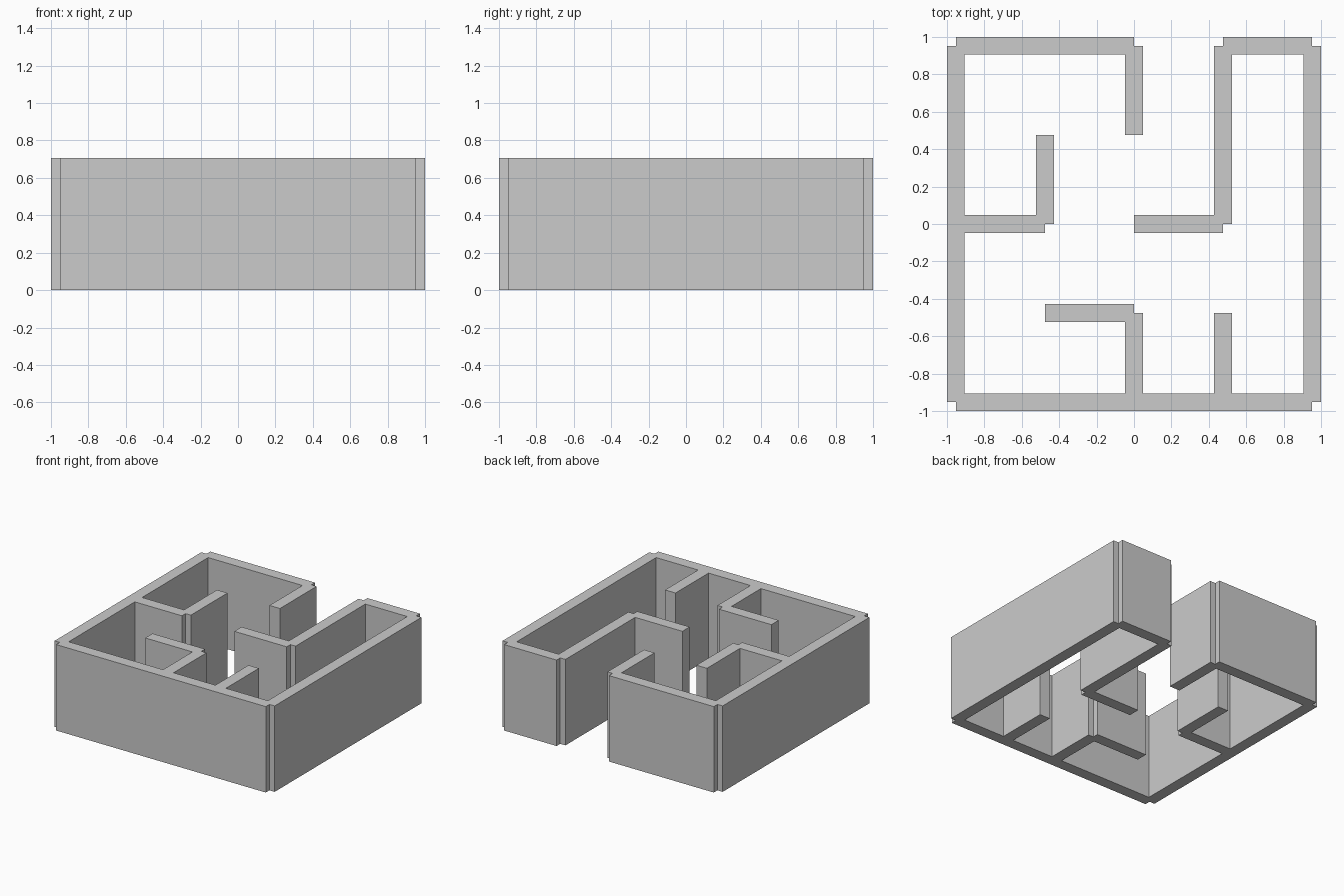
import bpy, bmesh, math

if "Cube" in bpy.data.objects:
    bpy.data.objects.remove(bpy.data.objects["Cube"])

STEP = 0.47625      # maze cell size
T = 0.095           # wall thickness
H = 0.706           # wall height

# Wall centre lines in cell units: x1, y1, x2, y2
WALLS = [
    (-2, -2, -2, 2), (2, -2, 2, 2), (-2, -2, 2, -2),      # outer sides
    (-2, 2, 0, 2), (1, 2, 2, 2),                          # back, with opening
    (0, 1, 0, 2), (1, 0, 1, 2), (0, 0, 1, 0),             # inner back walls
    (-2, 0, -1, 0), (-1, 0, -1, 1),                       # left hook
    (-1, -1, 0, -1), (0, -2, 0, -1), (1, -2, 1, -1),      # inner front walls
]


def wall(x1, y1, x2, y2):
    bpy.ops.mesh.primitive_cube_add(
        size=1, location=((x1 + x2) / 2 * STEP, (y1 + y2) / 2 * STEP, H / 2))
    ob = bpy.context.object
    ob.name = "wall_segment"
    ob.scale = (abs(x2 - x1) * STEP or T, abs(y2 - y1) * STEP or T, H)
    bpy.ops.object.transform_apply(location=True, rotation=False, scale=True)
    return ob


# Fuse all wall segments into one maze
parts = [wall(*w) for w in WALLS]
maze = parts[0]
maze.name = "maze_walls"
for p in parts[1:]:
    mod = maze.modifiers.new("union", 'BOOLEAN')
    mod.operation = 'UNION'
    mod.solver = 'EXACT'
    mod.object = p
    bpy.context.view_layer.objects.active = maze
    bpy.ops.object.modifier_apply(modifier=mod.name)
    bpy.data.objects.remove(p)

# Clean up coplanar faces
bm = bmesh.new()
bm.from_mesh(maze.data)
bmesh.ops.remove_doubles(bm, verts=bm.verts, dist=1e-5)
bmesh.ops.dissolve_limit(bm, angle_limit=math.radians(1), verts=bm.verts, edges=bm.edges)
bm.to_mesh(maze.data)
bm.free()
